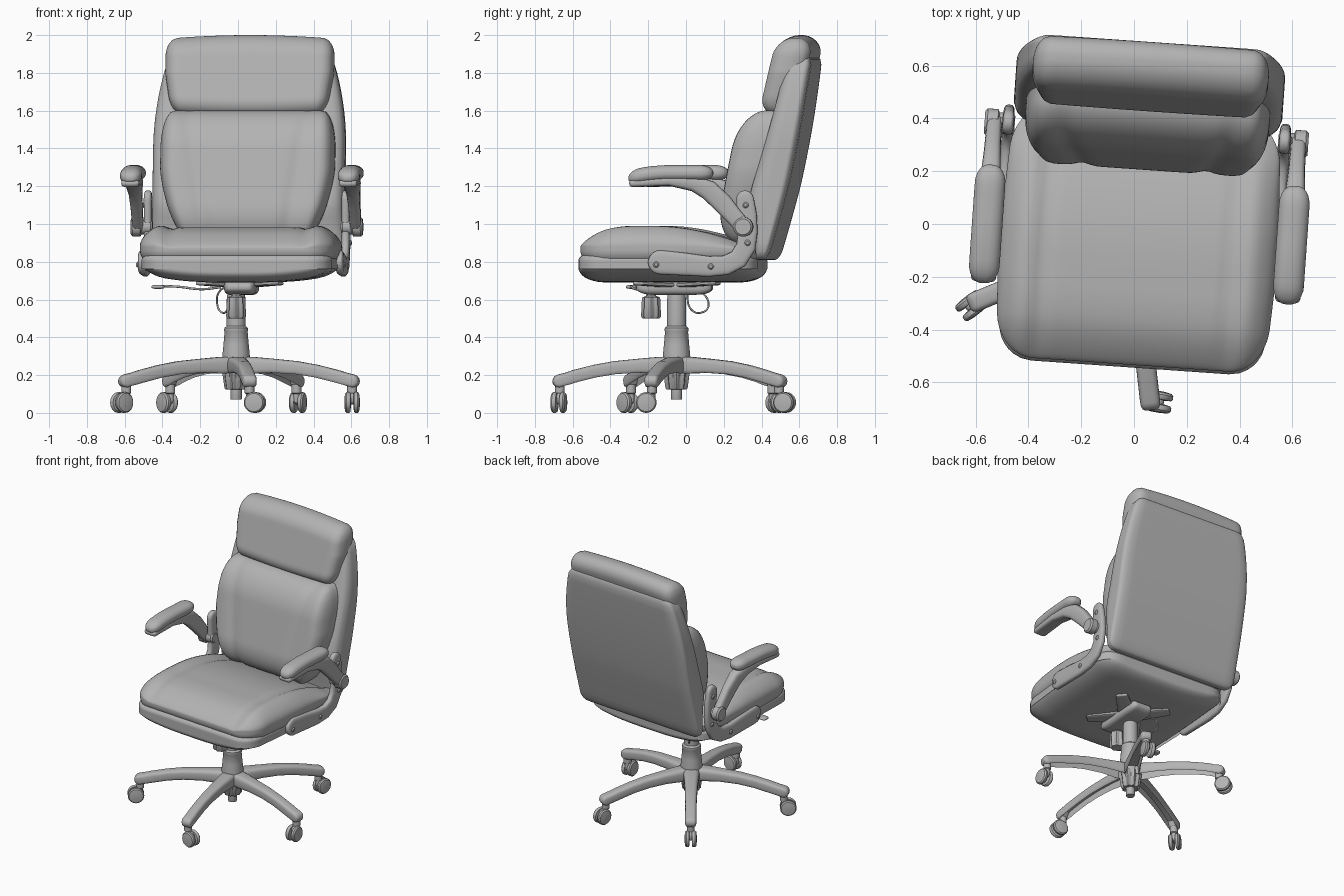
import bpy, bmesh, math
from mathutils import Matrix, Vector

if "Cube" in bpy.data.objects:
    bpy.data.objects.remove(bpy.data.objects["Cube"])

GREY = bpy.data.materials.new("plain_grey")
GREY.diffuse_color = (0.45, 0.45, 0.45, 1)
GREY.use_nodes = True
GREY.node_tree.nodes["Principled BSDF"].inputs["Base Color"].default_value = GREY.diffuse_color

# The upper chair is swivelled a little on its column
UPPER = Matrix.Translation((0.023, 0, 0)) @ Matrix.Rotation(math.radians(-4), 4, 'Z')
HUB = Vector((-0.01, -0.05, 0))


def finish(name, bm, matrix=Matrix()):
    bm.transform(matrix)
    bmesh.ops.recalc_face_normals(bm, faces=bm.faces)
    mesh = bpy.data.meshes.new(name)
    bm.to_mesh(mesh)
    bm.free()
    mesh.materials.append(GREY)
    mesh.polygons.foreach_set("use_smooth", [True] * len(mesh.polygons))
    mesh.set_sharp_from_angle(angle=math.radians(40))
    obj = bpy.data.objects.new(name, mesh)
    bpy.context.collection.objects.link(obj)
    return obj


def pad(name, center, half, radii, warp=None, cuts=23, matrix=UPPER):
    """Rounded cushion with its own corner radius per axis, then warped."""
    bm = bmesh.new()
    bmesh.ops.create_cube(bm, size=2)
    bmesh.ops.subdivide_edges(bm, edges=bm.edges[:], cuts=cuts, use_grid_fill=True)
    for v in bm.verts:
        p = Vector([v.co[i] * half[i] for i in range(3)])
        inner = Vector([max(radii[i] - half[i], min(half[i] - radii[i], p[i])) for i in range(3)])
        d = Vector([(p[i] - inner[i]) / radii[i] for i in range(3)]).normalized()
        p = Vector([inner[i] + radii[i] * d[i] for i in range(3)]) + Vector(center)
        v.co = warp(p) if warp else p
    return finish(name, bm, matrix)


def bridge(bm, rings):
    n = len(rings[0])
    for a, b in zip(rings, rings[1:]):
        for i in range(n):
            bm.faces.new((a[i], a[(i + 1) % n], b[(i + 1) % n], b[i]))
    bm.faces.new(rings[0])
    bm.faces.new(rings[-1])


def strip(name, stations, matrix=UPPER, n=20, power=0.6, hollow=False):
    """Sweep in the yz plane; stations are (x, y, z, half width, half height)."""
    st = [Vector(s) for s in stations]
    rows = []
    for i, s in enumerate(st):
        a, b = st[max(i - 1, 0)], st[min(i + 1, len(st) - 1)]
        t = Vector((0, b[1] - a[1], b[2] - a[2])).normalized()
        rows.append((Vector(s[:3]), t, s[3], s[4], hollow and i < len(st) - 1))

    def cap(row, sign):
        p, t, w, h, _ = row
        return [(p + t * sign * h * math.sin(q), t, w * math.cos(q) ** 0.4, h * math.cos(q), False)
                for q in (0.3, 0.6, 0.9, 1.2, 1.4, 1.53)]
    rows = cap(rows[0], -1)[::-1] + rows + cap(rows[-1], 1)
    bm = bmesh.new()
    rings = []
    for p, t, w, h, scoop in rows:
        ring = []
        for k in range(n):
            c, s = math.cos(2 * math.pi * k / n), math.sin(2 * math.pi * k / n)
            dx = math.copysign(abs(c) ** power, c) * w
            dn = math.copysign(abs(s) ** power, s) * h
            if scoop and s < 0 and abs(c) < 0.6:
                dn = 0.3 * h
            ring.append(bm.verts.new(p + Vector((dx, -t.z * dn, t.y * dn))))
        rings.append(ring)
    bridge(bm, rings)
    return finish(name, bm, matrix)


def lathe(name, profile, matrix, n=32, flutes=0):
    bm = bmesh.new()
    rings = []
    for r, z in profile:
        ring = []
        for k in range(n):
            a = 2 * math.pi * k / n
            q = r * (1 + (0.1 * math.cos(flutes * a) if flutes else 0))
            ring.append(bm.verts.new((q * math.cos(a), q * math.sin(a), z)))
        rings.append(ring)
    bridge(bm, rings)
    return finish(name, bm, matrix)


def tube(name, points, radius, matrix=UPPER):
    cu = bpy.data.curves.new(name, 'CURVE')
    cu.dimensions = '3D'
    cu.bevel_depth = radius
    cu.use_fill_caps = True
    sp = cu.splines.new('BEZIER')
    sp.bezier_points.add(len(points) - 1)
    for b, p in zip(sp.bezier_points, points):
        b.co = p
        b.handle_left_type = b.handle_right_type = 'AUTO'
    cu.materials.append(GREY)
    obj = bpy.data.objects.new(name, cu)
    obj.matrix_world = matrix
    bpy.context.collection.objects.link(obj)


def groove(x, seam, depth=0.012, width=0.025):
    return depth * math.exp(-((abs(x) - seam) / width) ** 2)


# Seat: lower band and upper cushion with side bolsters
def seat_base_warp(p):
    p.x *= 1 - 0.05 * max(0, p.y) - 0.08 * max(0, -p.y - 0.2)
    p.z += 0.05 * abs(p.x / 0.5) ** 3 * (p.z < 0.76)
    return p


def seat_warp(p):
    p.x *= 1 - 0.1 * max(0, p.y) - 0.1 * max(0, -p.y - 0.2)
    if p.z > 0.86:
        drop = 0.42 * max(0, p.y + 0.15) ** 2 + 0.8 * max(0, -p.y - 0.25) ** 2
        p.z -= (p.z - 0.86) / 0.12 * (groove(p.x, 0.36) + drop)
        p.z += 0.012 * math.exp(-((abs(p.x) - 0.43) / 0.05) ** 2)
    return p


pad("seat_base", (0, -0.07, 0.775), (0.515, 0.475, 0.085), (0.13, 0.13, 0.055), seat_base_warp)
pad("seat_cushion", (0, -0.055, 0.872), (0.527, 0.48, 0.11), (0.14, 0.17, 0.1), seat_warp, 35)


# Backrest: shell, lumbar cushion, headrest
def shell_warp(p):
    p.x *= 1 - 0.16 * (max(0, p.z - 1.4) / 0.5) ** 2
    if p.y < 0:
        rise = min(1, max(0, (p.z - 0.85) / 0.25))
        p.y *= 1 + 2.0 * rise * (1 - 0.75 * max(0, p.z - 1.1) / 0.8)
    p.y *= 0.72 + 0.28 * min(1, (p.z - 0.8) / 0.4)
    p.y += 0.432 + 0.205 * (p.z - 0.82) / 1.03 + 0.02 * math.sin(math.pi * (p.z - 0.82) / 1.1)
    return p


def lumbar_warp(p):
    p.x *= 1 - 0.2 * max(0, (1.3 - p.z) / 0.35) ** 1.5
    if p.y < 0:
        p.y += groove(p.x, 0.22 + 0.15 * (p.z - 0.95), 0.012, 0.035)
    p.y += 0.35 + 0.2 * (p.z - 1.0)
    return p


def headrest_warp(p):
    p.x *= 1 - 0.08 * max(0, (1.8 - p.z) / 0.22)
    p.z -= 0.015 * (1 - (p.x / 0.45) ** 2) * (p.z < 1.7)
    p.z -= 0.02 * (p.x / 0.45) ** 2 * (p.z > 1.85)
    p.y += 0.515 + 0.24 * (p.z - 1.6)
    return p


pad("back_shell", (0, 0, 1.35), (0.51, 0.052, 0.54), (0.06, 0.035, 0.06), shell_warp)
pad("lumbar_cushion", (0, 0, 1.25), (0.463, 0.16, 0.35), (0.07, 0.14, 0.21), lumbar_warp, 35)
pad("headrest", (0, 0, 1.793), (0.448, 0.1, 0.207), (0.06, 0.095, 0.095), headrest_warp, 29)

# Armrests, mirrored
for side, s in (("left", -1), ("right", 1)):
    u = 0.578 * s
    pad(side + "_arm_pad", (u, -0.04, 1.27), (0.058, 0.225, 0.042), (0.05, 0.07, 0.039),
        lambda p: Vector((p.x, p.y, p.z - 0.5 * max(0, -p.y - 0.03) ** 2)), 15)
    strip(side + "_arm_support", [
        (u, -0.24, 1.215, 0.048, 0.02), (u, -0.05, 1.228, 0.048, 0.026),
        (u, 0.08, 1.215, 0.045, 0.042), (u, 0.16, 1.18, 0.037, 0.053),
        (u, 0.235, 1.11, 0.032, 0.053), (u, 0.3, 1.035, 0.03, 0.046),
        (u, 0.34, 0.99, 0.03, 0.044)])
    b = 0.525 * s
    strip(side + "_arm_bracket", [
        (b, -0.1, 0.797, 0.022, 0.064), (b, 0.03, 0.787, 0.022, 0.06),
        (b, 0.16, 0.775, 0.022, 0.054), (b, 0.25, 0.782, 0.022, 0.052),
        (b, 0.315, 0.815, 0.022, 0.052), (b, 0.355, 0.88, 0.022, 0.052),
        (b, 0.365, 0.96, 0.022, 0.052), (b, 0.36, 1.05, 0.022, 0.052),
        (b, 0.35, 1.13, 0.022, 0.047)])
    turn = Matrix.Rotation(math.pi / 2 * s, 4, 'Y')
    lathe(side + "_arm_pivot", [(0.03, 0), (0.04, 0.01), (0.04, 0.06), (0.052, 0.065),
                                (0.052, 0.105), (0.042, 0.115)],
          UPPER @ Matrix.Translation((0.5 * s, 0.345, 0.985)) @ turn)
    for i, (y, z) in enumerate(((-0.12, 0.785), (0.17, 0.775), (0.365, 0.9), (0.355, 1.1))):
        lathe(f"{side}_bolt_{i}", [(0.016, 0), (0.016, 0.005), (0.009, 0.012)],
              UPPER @ Matrix.Translation((0.543 * s, y, z)) @ turn, 12)

# Tilt mechanism under the seat
pad("tilt_housing", (0, -0.06, 0.665), (0.085, 0.2, 0.04), (0.03, 0.09, 0.035), None, 11)
for i, a in enumerate((45, -45)):
    strip(f"cross_plate_{i}", [(0, -0.27, 0.685, 0.04, 0.01), (0, 0, 0.675, 0.07, 0.016),
                               (0, 0.27, 0.685, 0.04, 0.01)],
          UPPER @ Matrix.Translation((-0.01, -0.05, 0)) @ Matrix.Rotation(math.radians(a), 4, 'Z'))
lathe("tension_knob", [(0.04, 0.5), (0.048, 0.51), (0.044, 0.61), (0.025, 0.62), (0.02, 0.66)],
      Matrix.Translation((-0.01, -0.185, 0)), 48, 8)
tube("lever_rod", [(-0.1, -0.22, 0.665), (-0.2, -0.28, 0.655), (-0.32, -0.31, 0.668),
                   (-0.41, -0.32, 0.672)], 0.006)
pad("lever_paddle", (-0.425, -0.32, 0.667), (0.035, 0.028, 0.01), (0.02, 0.02, 0.008), None, 7)
tube("cable", [(-0.05, 0.0, 0.66), (-0.12, 0.06, 0.65), (-0.14, 0.11, 0.57),
               (-0.11, 0.07, 0.53), (-0.08, 0.02, 0.55), (-0.06, 0.0, 0.65)], 0.005)

# Gas column and ribbed hub
lathe("column", [(0.028, 0.07), (0.03, 0.075), (0.03, 0.13), (0.045, 0.135), (0.055, 0.2),
                 (0.075, 0.26), (0.072, 0.31), (0.067, 0.36), (0.061, 0.43), (0.064, 0.435),
                 (0.062, 0.45), (0.05, 0.46), (0.05, 0.6), (0.045, 0.64)],
      Matrix.Translation(HUB), 40)
lathe("hub_ribs", [(0.05, 0.125), (0.056, 0.13), (0.07, 0.24)], Matrix.Translation(HUB), 60, 10)

# Five hollow legs (angle, caster reach, caster rolling direction)
WHEEL = [(0.03, 0), (0.05, 0.003), (0.055, 0.009), (0.055, 0.022), (0.048, 0.03), (0.02, 0.034)]
LEGS = ((-83.5, 0.622, -10), (-12, 0.628, -90), (59.5, 0.63, 75), (124.5, 0.615, 125),
        (202.5, 0.63, 218))
for i, (deg, reach, roll) in enumerate(LEGS):
    ang = math.radians(deg)
    strip(f"leg_{i}", [
        (0, 0.03, 0.25, 0.055, 0.048), (0, 0.1, 0.248, 0.052, 0.048),
        (0, 0.2, 0.246, 0.045, 0.041), (0, 0.33, 0.236, 0.041, 0.038),
        (0, 0.44, 0.217, 0.038, 0.037), (0, 0.54, 0.192, 0.038, 0.037),
        (0, reach - 0.035, 0.177, 0.038, 0.036), (0, reach + 0.002, 0.168, 0.038, 0.036)],
        Matrix.Translation(HUB) @ Matrix.Rotation(ang - math.pi / 2, 4, 'Z'), 32, 0.6, True)
    stem = HUB + reach * Vector((math.cos(ang), math.sin(ang), 0))
    frame = Matrix.Translation(stem) @ Matrix.Rotation(math.radians(roll), 4, 'Z')
    lathe(f"caster_stem_{i}", [(0.018, 0.06), (0.018, 0.1), (0.026, 0.105), (0.026, 0.15)], frame, 20)
    pad(f"caster_hood_{i}", (0.018, 0, 0.075), (0.036, 0.012, 0.03), (0.025, 0.008, 0.022),
        None, 7, frame)
    for k in (-1, 1):
        lathe(f"caster_wheel_{i}_{'inner' if k < 0 else 'outer'}", WHEEL,
              frame @ Matrix.Translation((0.03, 0.007 * k, 0.055))
              @ Matrix.Rotation(-math.pi / 2 * k, 4, 'X'), 28)
